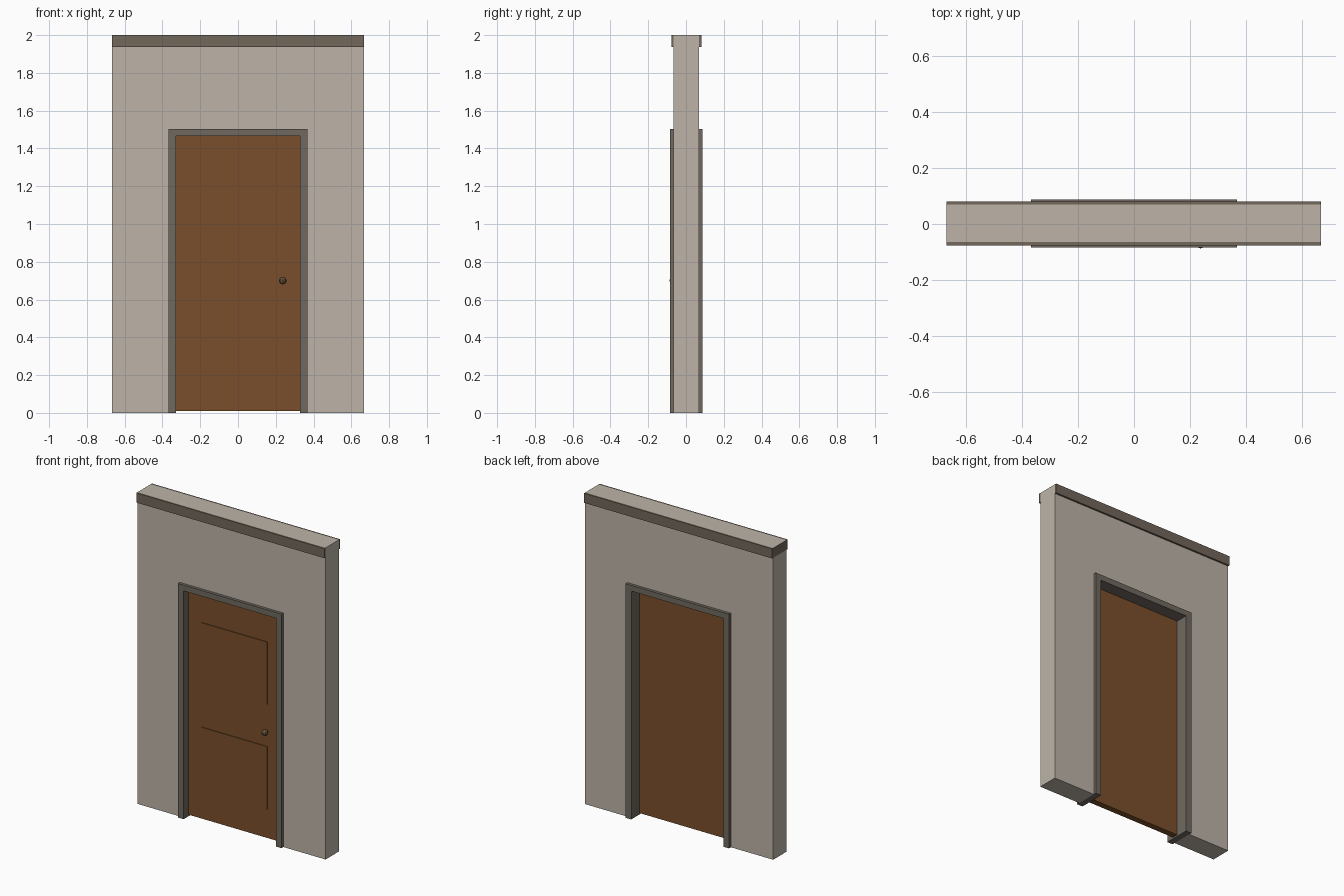
import bpy
import bmesh
from mathutils import Vector

cube = bpy.data.objects.get("Cube")
if cube:
    bpy.data.objects.remove(cube, do_unlink=True)


def material(name, rgb):
    m = bpy.data.materials.new(name)
    m.use_nodes = True
    m.diffuse_color = (*rgb, 1)
    m.node_tree.nodes["Principled BSDF"].inputs["Base Color"].default_value = (*rgb, 1)
    return m


plaster = material("plaster beige", (0.51, 0.456, 0.392))
coping = material("coping brown", (0.171, 0.136, 0.105))
stone = material("frame grey", (0.162, 0.141, 0.117))
wood = material("door wood", (0.195, 0.078, 0.024))
brass = material("dark brass", (0.13, 0.085, 0.04))


def finish(name, bm, mat):
    bmesh.ops.recalc_face_normals(bm, faces=bm.faces)
    mesh = bpy.data.meshes.new(name)
    bm.to_mesh(mesh)
    bm.free()
    mesh.materials.append(mat)
    ob = bpy.data.objects.new(name, mesh)
    bpy.context.collection.objects.link(ob)
    return ob


def slab(name, outline, y0, y1, mat):
    """Extrude an x-z outline from y0 to y1."""
    bm = bmesh.new()
    face = bm.faces.new([bm.verts.new((x, y0, z)) for x, z in outline])
    ext = bmesh.ops.extrude_face_region(bm, geom=[face])
    moved = [v for v in ext["geom"] if isinstance(v, bmesh.types.BMVert)]
    bmesh.ops.translate(bm, verts=moved, vec=Vector((0, y1 - y0, 0)))
    return finish(name, bm, mat)


def box(name, x0, x1, y0, y1, z0, z1, mat):
    return slab(name, [(x0, z0), (x1, z0), (x1, z1), (x0, z1)], y0, y1, mat)


def arch(w_out, w_in, h_out, h_in):
    """Upside-down U outline, legs standing on the ground."""
    half = [(w_in, h_in), (w_in, 0), (w_out, 0), (w_out, h_out)]
    return half + [(-x, z) for x, z in reversed(half)]


W, MID = 0.667, 0.002            # wall half width, centre of its depth
WALL, TRIM, FRAME = 0.067, 0.079, 0.086   # half depths

# Wall with doorway, and the frame lining it
slab("wall", arch(W, 0.367, 2.0, 1.502), MID - WALL, MID + WALL, plaster)
slab("door_frame", arch(0.367, 0.327, 1.502, 1.465), MID - FRAME, MID + FRAME, stone)

# Coping strips along the top of both wall faces, returned on the right end
box("front_coping", -W, W, MID - TRIM, MID - WALL, 1.938, 2.0, coping)
box("back_coping", -W, W, MID + WALL, MID + TRIM, 1.938, 2.0, coping)
box("end_coping", -W - 0.001, -W, MID - TRIM, MID + TRIM, 1.938, 2.0, coping)

# Door leaf with two shallow raised panels on its front
DOOR_FRONT = -0.034
box("door", -0.327, 0.327, DOOR_FRONT, 0.006, 0.01, 1.465, wood)
for name, z in (("lower_panel", 0.195), ("upper_panel", 0.866)):
    box(name, -0.233, 0.233, DOOR_FRONT - 0.005, DOOR_FRONT, z, z + 0.403, wood)

# Faceted door knob
bm = bmesh.new()
bmesh.ops.create_uvsphere(bm, u_segments=8, v_segments=6, radius=0.02)
knob = finish("door_knob", bm, brass)
knob.location = (0.237, -0.0675, 0.7)
